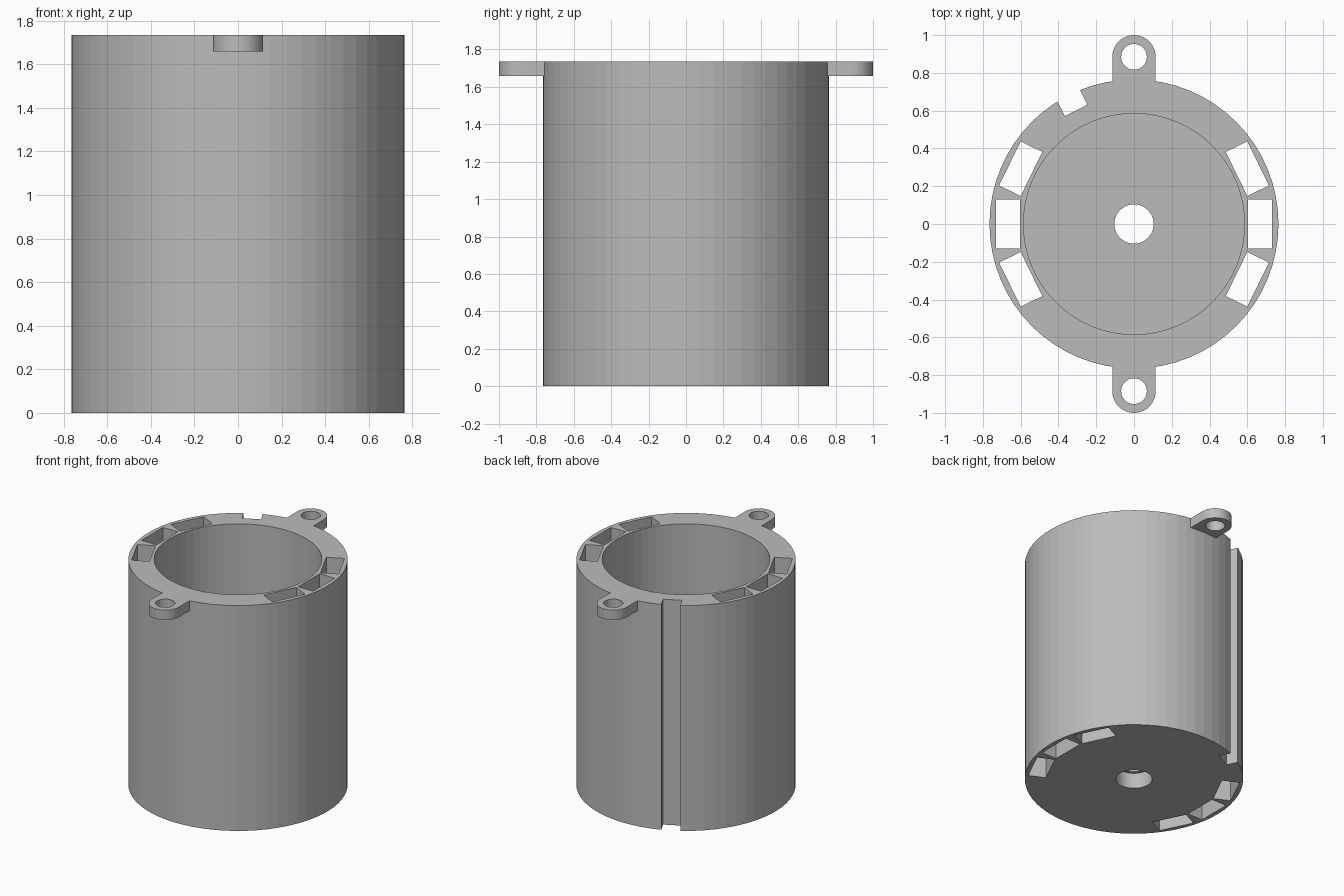
import bpy
import bmesh
from math import cos, sin, pi, radians
from mathutils import Matrix

default = bpy.data.objects.get("Cube")
if default:
    bpy.data.objects.remove(default, do_unlink=True)

HEIGHT = 1.735
OUTER, BORE = 0.765, 0.585
FLOOR = 0.19
LUG_Y, LUG_R, LUG_T = 0.885, 0.115, 0.077

grey = bpy.data.materials.new("plain grey")
grey.use_nodes = True
colour = (0.5, 0.5, 0.5, 1)
grey.diffuse_color = colour
grey.node_tree.nodes["Principled BSDF"].inputs["Base Color"].default_value = colour


def prism(name, outline, z0, z1, turn=0):
    """Extrude a flat outline from z0 to z1, then turn it about z."""
    bm = bmesh.new()
    base = bm.faces.new([bm.verts.new((x, y, z0)) for x, y in outline])
    top = bmesh.ops.extrude_face_region(bm, geom=[base])["geom"]
    moved = [v for v in top if isinstance(v, bmesh.types.BMVert)]
    bmesh.ops.translate(bm, verts=moved, vec=(0, 0, z1 - z0))
    bmesh.ops.recalc_face_normals(bm, faces=bm.faces)
    bm.transform(Matrix.Rotation(radians(turn), 4, "Z"))
    mesh = bpy.data.meshes.new(name)
    bm.to_mesh(mesh)
    bm.free()
    mesh.materials.append(grey)
    obj = bpy.data.objects.new(name, mesh)
    bpy.context.scene.collection.objects.link(obj)
    return obj


def arc(r, n, start=0, sweep=2 * pi, cy=0):
    return [(r * cos(start + sweep * i / n), cy + r * sin(start + sweep * i / n))
            for i in range(n)]


def box(x0, x1, half):
    return [(x0, -half), (x1, -half), (x1, half), (x0, half)]


def combine(target, other, operation):
    """Apply one boolean to the target and drop the helper."""
    mod = target.modifiers.new(other.name, "BOOLEAN")
    mod.object, mod.operation, mod.solver = other, operation, "EXACT"
    bpy.context.view_layer.update()
    graph = bpy.context.evaluated_depsgraph_get()
    result = bpy.data.meshes.new_from_object(target.evaluated_get(graph))
    target.modifiers.clear()
    target.data = result
    bpy.data.objects.remove(other, do_unlink=True)


# Round housing
housing = prism("housing", arc(OUTER, 64), 0, HEIGHT)

# Mounting lugs with rounded ends, front and back
for turn in (0, 180):
    outline = [(-LUG_R, 0.68), (LUG_R, 0.68)] + arc(LUG_R, 20, 0, pi, LUG_Y) + [(-LUG_R, LUG_Y)]
    combine(housing, prism("lug", outline, HEIGHT - LUG_T, HEIGHT, turn), "UNION")
    hole = prism("lug_hole", arc(0.068, 32, cy=LUG_Y), HEIGHT - 0.2, HEIGHT + 0.1, turn)
    combine(housing, hole, "DIFFERENCE")

# Main bore, shaft hole and its wider recess underneath
for name, r, z0, z1 in (("bore", BORE, FLOOR, HEIGHT + 0.1),
                        ("shaft_hole", 0.104, -0.1, FLOOR + 0.1),
                        ("recess", 0.127, -0.1, 0.12)):
    combine(housing, prism(name, arc(r, 64 if r > 0.5 else 40), z0, z1), "DIFFERENCE")

# Three through slots on each side
for side in (0, 180):
    for tilt in (-26, 0, 26):
        slot = prism("slot", box(0.604, 0.731, 0.13), -0.1, HEIGHT + 0.1, side + tilt)
        combine(housing, slot, "DIFFERENCE")

# Key groove down the outside
groove = prism("groove", box(0.675, 0.9, 0.067), -0.1, HEIGHT + 0.1, 117)
combine(housing, groove, "DIFFERENCE")

for poly in housing.data.polygons:
    poly.use_smooth = False
